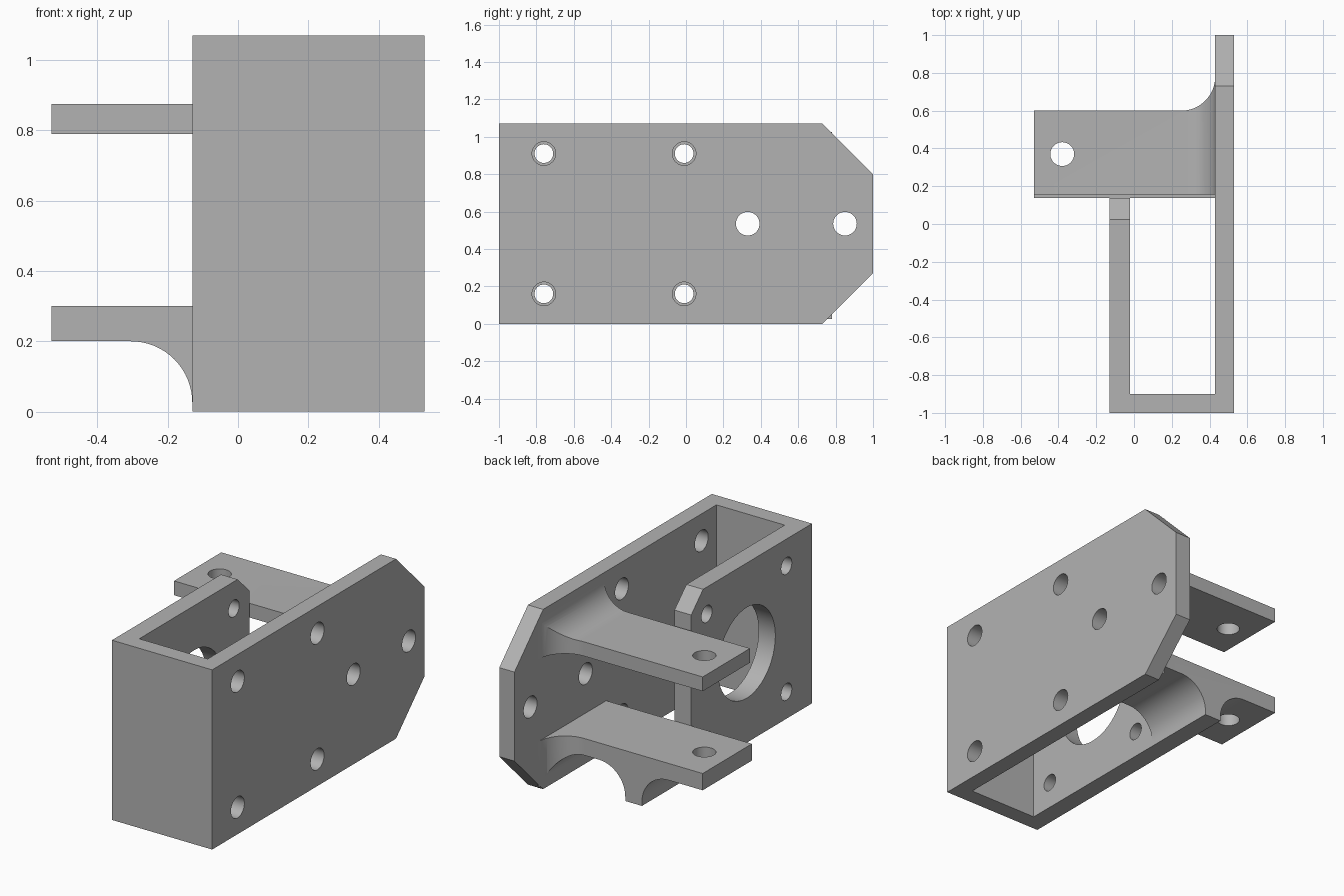
import bpy, bmesh, math
from mathutils import Vector

if "Cube" in bpy.data.objects:
    bpy.data.objects.remove(bpy.data.objects["Cube"])

grey = bpy.data.materials.new("plain grey")
grey.use_nodes = True
colour = (0.45, 0.45, 0.45, 1)
grey.diffuse_color = colour
shader = next(n for n in grey.node_tree.nodes if n.type == "BSDF_PRINCIPLED")
shader.inputs["Base Color"].default_value = colour

AXES = {"x": lambda a, b, d: Vector((d, a, b)),
        "y": lambda a, b, d: Vector((a, d, b)),
        "z": lambda a, b, d: Vector((a, b, d))}


def extrude(name, outline, axis, start, end):
    """Prism of a 2D outline along an axis."""
    bm = bmesh.new()
    place = AXES[axis]
    face = bm.faces.new([bm.verts.new(place(a, b, start)) for a, b in outline])
    grown = bmesh.ops.extrude_face_region(bm, geom=[face])
    verts = [g for g in grown["geom"] if isinstance(g, bmesh.types.BMVert)]
    bmesh.ops.translate(bm, verts=verts, vec=place(0, 0, end - start))
    bmesh.ops.recalc_face_normals(bm, faces=bm.faces)
    mesh = bpy.data.meshes.new(name)
    bm.to_mesh(mesh)
    bm.free()
    mesh.materials.append(grey)
    obj = bpy.data.objects.new(name, mesh)
    bpy.context.collection.objects.link(obj)
    return obj


def arc(ca, cb, r, start, end, steps=16):
    angles = [math.radians(start + (end - start) * i / steps) for i in range(steps + 1)]
    return [(ca + r * math.cos(t), cb + r * math.sin(t)) for t in angles]


def circle(ca, cb, r):
    return arc(ca, cb, r, 0, 360, 48)[:-1]


def combine(obj, tool, operation="DIFFERENCE"):
    """Apply a boolean and discard the tool."""
    mod = obj.modifiers.new("boolean", "BOOLEAN")
    mod.operation, mod.object, mod.solver = operation, tool, "EXACT"
    bpy.context.view_layer.update()
    graph = bpy.context.evaluated_depsgraph_get()
    mesh = bpy.data.meshes.new_from_object(obj.evaluated_get(graph))
    obj.modifiers.clear()
    obj.data = mesh
    bpy.data.objects.remove(tool)


def drill(obj, axis, start, end, holes):
    for a, b, r in holes:
        combine(obj, extrude("drill", circle(a, b, r), axis, start, end))


H = 1.07                       # overall height
MID = H / 2
IN, OUT = 0.43, 0.53           # mounting plate faces
ML, MR = -0.13, -0.02          # motor plate faces
MB = 0.137                     # motor plate back edge
R = 0.063
corners = [(y, z) for y in (-0.76, -0.01) for z in (0.16, 0.91)]

# Mounting plate with chamfered back corners
mounting_plate = extrude("mounting_plate",
    [(-1, 0), (0.73, 0), (1, 0.27), (1, 0.8), (0.73, H), (-1, H)], "x", IN, OUT)
drill(mounting_plate, "x", 0.3, 0.7,
      [(y, z, R) for y, z in corners] + [(0.33, MID, R), (0.85, MID, R)])

# Front wall between the two plates
front_wall = extrude("front_wall", [(MR, -1), (IN, -1), (IN, -0.9), (MR, -0.9)], "z", 0, H)

# Motor plate with large centre bore
motor_plate = extrude("motor_plate",
    [(-1, 0), (MB, 0), (MB, 0.96), (0.025, H), (-1, H)], "x", ML, MR)
drill(motor_plate, "x", -0.3, 0.2,
      [(y, z, 0.05) for y, z in corners] + [(-0.385, MID, 0.27)])


def arm(name, side_outline, front, tip):
    """Side profile trimmed to a plan that flares into the mounting plate."""
    obj = extrude(name, side_outline, "y", front, 0.9)
    plan = ([(tip - 0.1, 0), (IN + 0.1, 0), (IN + 0.1, 0.78)]
            + arc(IN - 0.18, 0.78, 0.18, 0, -90) + [(tip - 0.1, 0.6)])
    combine(obj, extrude("trim", plan, "z", -0.5, 1.5), "INTERSECT")
    drill(obj, "z", -0.5, 1.5, [(-0.38, 0.37, R)])
    return obj


# Upper arm, blending upward into the mounting plate
F = 0.15
upper_arm = arm("upper_arm",
    [(-0.53, 0.79), (IN, 0.79)] + arc(IN - F, 0.875 + F, F, 0, -90) + [(-0.53, 0.875)],
    0.155, -0.53)

# Lower arm, with a foot under the motor plate line and rounded arches
F, Z = 0.175, 0.2
lower_arm = arm("lower_arm",
    [(-0.53, 0.3), (-0.53, Z)]
    + arc(ML - F, Z - F, F, 90, 0) + [(ML, 0), (MR, 0)]
    + arc(MR + F, Z - F, F, 180, 90)
    + arc(IN - F, Z - F, F, 90, 0) + [(IN, 0.3)],
    MB, -0.53)

# Smooth the curved surfaces while keeping edges crisp
parts = [mounting_plate, front_wall, motor_plate, upper_arm, lower_arm]
bpy.ops.object.select_all(action="DESELECT")
for part in parts:
    part.select_set(True)
bpy.context.view_layer.objects.active = mounting_plate
bpy.ops.object.shade_smooth_by_angle(angle=math.radians(30))
